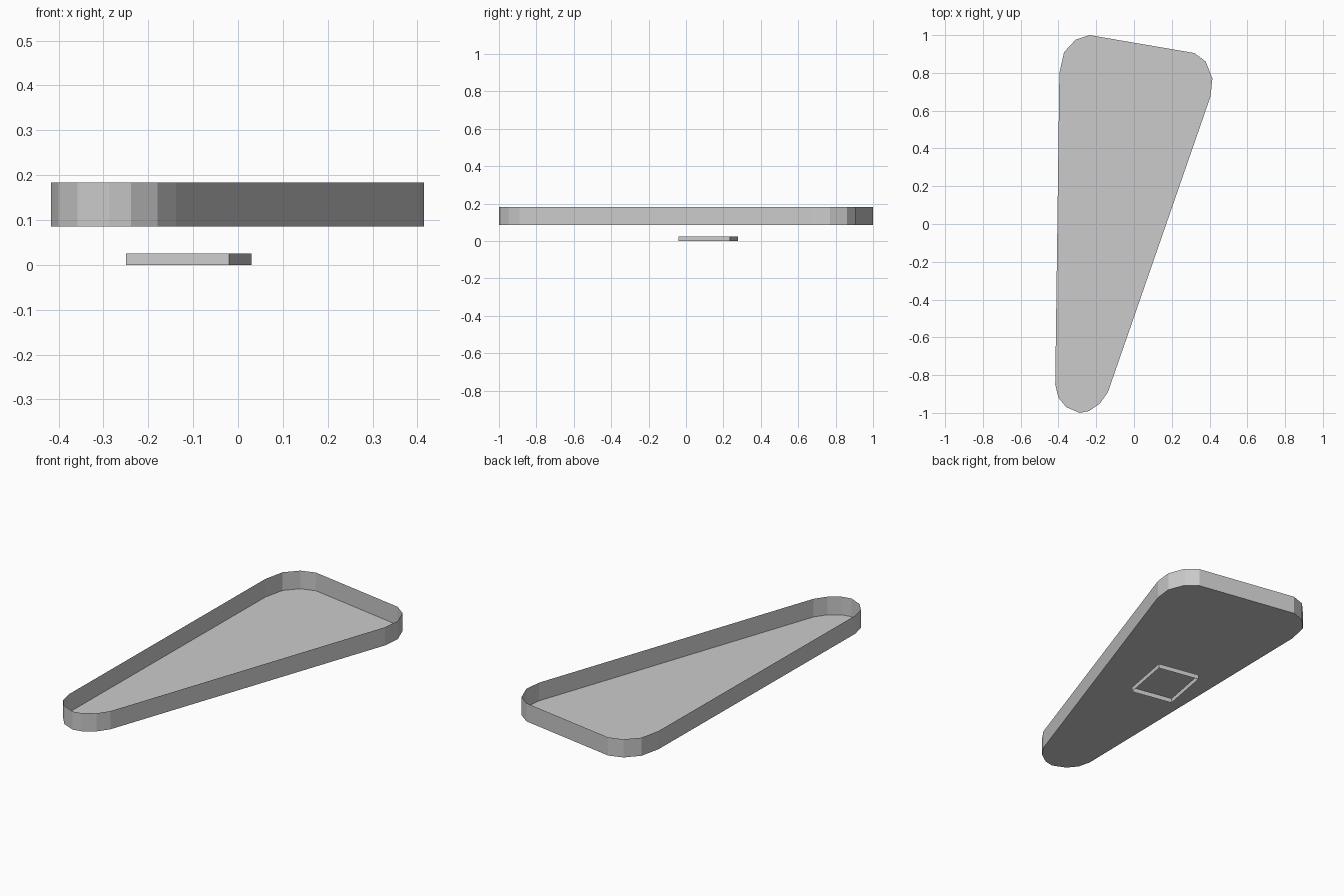
import bpy
import bmesh
from mathutils import Vector

cube = bpy.data.objects.get("Cube")
if cube:
    bpy.data.objects.remove(cube, do_unlink=True)

# One plain grey for everything
GREY = (0.6, 0.6, 0.6, 1)
grey = bpy.data.materials.new("plain grey")
grey.use_nodes = True
grey.diffuse_color = GREY
grey.node_tree.nodes["Principled BSDF"].inputs["Base Color"].default_value = GREY


def open_shell(name, outline, panel_z, rim_z):
    """Thin panel with a wall pulled from its border, open at the rim."""
    bm = bmesh.new()
    panel = bm.faces.new([bm.verts.new((x, y, panel_z)) for x, y in outline])
    wall = bmesh.ops.extrude_edge_only(bm, edges=list(panel.edges))
    rim = [v for v in wall["geom"] if isinstance(v, bmesh.types.BMVert)]
    bmesh.ops.translate(bm, verts=rim, vec=(0, 0, rim_z - panel_z))
    bmesh.ops.recalc_face_normals(bm, faces=bm.faces)
    # Panel faces away from the open side
    panel.normal_update()
    if panel.normal.z * (panel_z - rim_z) < 0:
        bmesh.ops.reverse_faces(bm, faces=bm.faces)
    mesh = bpy.data.meshes.new(name)
    bm.to_mesh(mesh)
    bm.free()
    mesh.materials.append(grey)
    obj = bpy.data.objects.new(name, mesh)
    bpy.context.collection.objects.link(obj)
    return obj


# Tapered tray: narrow rounded front, wide rounded back
front_tip = [(-.417, -.85), (-.4, -.92), (-.358, -.97), (-.288, -1),
             (-.238, -.99), (-.18, -.95), (-.138, -.89)]
back_left = [(.405, .675), (.415, .77), (.38, .86), (.32, .905)]
back_right = [(-.235, 1), (-.31, .975), (-.37, .91), (-.395, .8)]
open_shell("tray", front_tip + back_left + back_right, 0.085, 0.183)

# Small turned rectangular cap below, open downwards
corner = Vector((-.02, -.04))
side, end = Vector((.05, .275)), Vector((-.23, .042))
open_shell("lower_cap", [corner, corner + side, corner + side + end, corner + end],
           0.025, 0)
